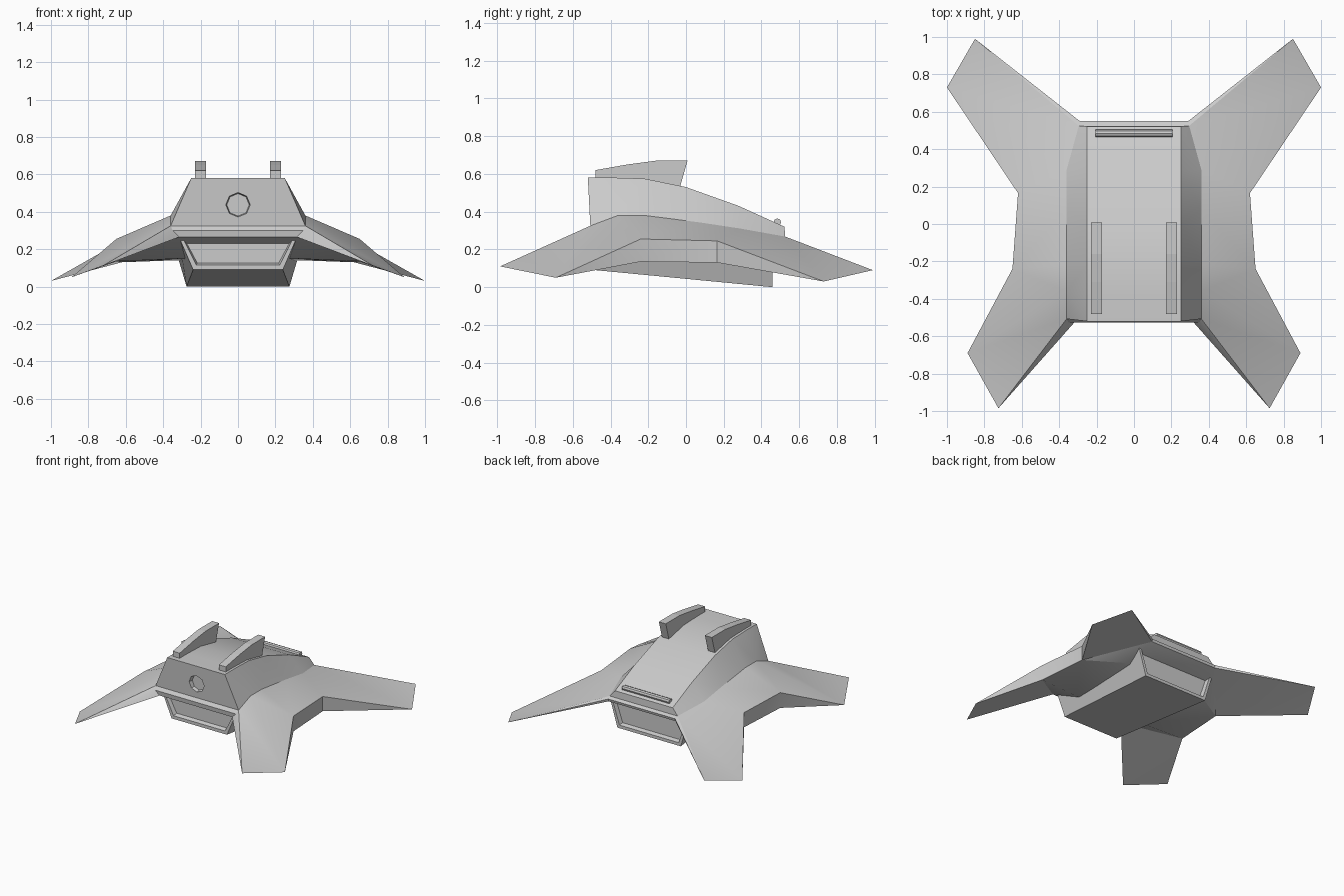
import bpy, bmesh, math
from mathutils import Vector, Matrix

if "Cube" in bpy.data.objects:
    bpy.data.objects.remove(bpy.data.objects["Cube"])


def build(name, verts, faces, mirror=False, smooth=25):
    """Mesh from points; mirror copies the right half to the left."""
    bm = bmesh.new()
    for s in ((1, -1) if mirror else (1,)):
        vs = [bm.verts.new((x * s, y, z)) for x, y, z in verts]
        for f in faces:
            bm.faces.new([vs[i] for i in f])
    bmesh.ops.remove_doubles(bm, verts=bm.verts, dist=1e-4)
    bmesh.ops.triangulate(bm, faces=[f for f in bm.faces if len(f.verts) > 3])
    bmesh.ops.recalc_face_normals(bm, faces=bm.faces)
    return finish(name, bm, smooth)


def finish(name, bm, smooth=None):
    me = bpy.data.meshes.new(name)
    bm.to_mesh(me)
    bm.free()
    ob = bpy.data.objects.new(name, me)
    bpy.context.collection.objects.link(ob)
    if smooth:
        bpy.ops.object.select_all(action='DESELECT')
        ob.select_set(True)
        bpy.context.view_layer.objects.active = ob
        bpy.ops.object.shade_smooth_by_angle(angle=math.radians(smooth))
    return ob


# Line where the upper hull meets the wings, and the hull roof line
joint = [(.36, -.507, .325), (.36, -.36, .38), (.36, -.22, .38),
         (.36, .08, .342), (.36, .29, .31), (.295, .525, .268)]
roof = [(-.52, .58), (-.38, .58), (-.22, .575), (0, .53), (.28, .43), (.522, .32)]

# Upper hull: lofted trapezoid sections
hv, hf = [], []
for (x, y, z), (ry, rz) in zip(joint, roof):
    hv += [(x, y, z), (.25, ry, rz), (-.25, ry, rz), (-x, y, z)]
for i in range(5):
    for k in range(4):
        a, b = i * 4 + k, i * 4 + (k + 1) % 4
        hf.append((a, b, b + 4, a + 4))
hf += [(0, 1, 2, 3), (20, 21, 22, 23)]
hull = build("upper_hull", hv, hf)

# Round recess in the nose
bm = bmesh.new()
bmesh.ops.create_cone(bm, cap_ends=True, segments=8, radius1=.07, radius2=.06, depth=.06,
                      matrix=Matrix.Translation((0, -.511, .437)) @ Matrix.Rotation(-math.pi / 2, 4, 'X'))
cutter = finish("port_cutter", bm)
cutter.hide_render = True
cutter.hide_set(True)
mod = hull.modifiers.new("port", 'BOOLEAN')
mod.operation = 'DIFFERENCE'
mod.object = cutter
mod.solver = 'EXACT'

# Wing shell: right half, mirrored
wv = joint + [
    (.725, -.985, .11), (.89, -.69, .05),        # 6, 7 front tip
    (.65, -.24, .255), (.62, .165, .245),        # 8, 9 waist top
    (1, .73, .03), (.85, .99, .09),              # 10, 11 rear tip
    (.65, -.24, .135), (.62, .165, .13),         # 12, 13 waist bottom
    (.35, -.527, .30), (.315, -.522, .265),      # 14, 15 front lip
    (.29, .55, .255), (.29, .545, .235),         # 16, 17 rear lip
    (.30, -.28, .15), (.34, .32, .14),           # 18, 19 underside root
    (0, -.507, .325), (0, -.527, .30), (0, -.522, .265),   # 20-22 front centre
    (0, .525, .268), (0, .55, .255), (0, .545, .235),      # 23-25 rear centre
    (0, -.28, .15), (0, .32, .14)]               # 26, 27 underside centre
wf = [(0, 14, 6), (0, 6, 7, 1), (1, 7, 8, 2), (2, 8, 9, 3), (3, 9, 10, 4),
      (4, 10, 11, 5), (5, 11, 16),
      (7, 8, 12), (8, 9, 13, 12), (9, 10, 13),
      (14, 15, 6), (16, 17, 11),
      (15, 6, 12, 18), (6, 7, 12), (12, 13, 19, 18), (13, 10, 11), (13, 11, 17, 19),
      (0, 14, 21, 20), (14, 15, 22, 21), (5, 16, 24, 23), (16, 17, 25, 24),
      (15, 18, 26, 22), (18, 19, 27, 26), (19, 17, 25, 27)]
build("wings", wv, wf, mirror=True)

# Lower hull: tapered tub with sunken front and rear panels
bm = bmesh.new()
ends = []
for y, x0, z0, x1, z1 in ((-.48, .24, .09, .318, .27), (.458, .275, 0, .345, .236)):
    ends.append([bm.verts.new(p) for p in ((-x0, y, z0), (x0, y, z0), (x1, y, z1), (-x1, y, z1))])
caps = [bm.faces.new(e) for e in ends]
for k in range(4):
    n = (k + 1) % 4
    bm.faces.new((ends[0][k], ends[0][n], ends[1][n], ends[1][k]))
bmesh.ops.recalc_face_normals(bm, faces=bm.faces)
for cap in caps:
    bmesh.ops.inset_region(bm, faces=[cap], thickness=.03)
    bmesh.ops.inset_region(bm, faces=[cap], thickness=.012, depth=-.03)
finish("lower_hull", bm)

# Two roof fins
side = [(-.48, .56), (-.48, .62), (-.31, .65), (-.16, .67), (.008, .67), (-.035, .52)]
n = len(side)
fv = [(x, y, z) for x in (.17, .23) for y, z in side]
ff = [tuple(range(n)), tuple(range(n, 2 * n))]
ff += [(i, (i + 1) % n, (i + 1) % n + n, i + n) for i in range(n)]
build("roof_fins", fv, ff, mirror=True, smooth=None)

# Rear roof rod
bm = bmesh.new()
bmesh.ops.create_cone(bm, cap_ends=True, segments=8, radius1=.02, radius2=.02, depth=.41,
                      matrix=Matrix.Translation((0, .484, .344)) @ Matrix.Rotation(math.pi / 2, 4, 'Y'))
finish("rear_rod", bm)
